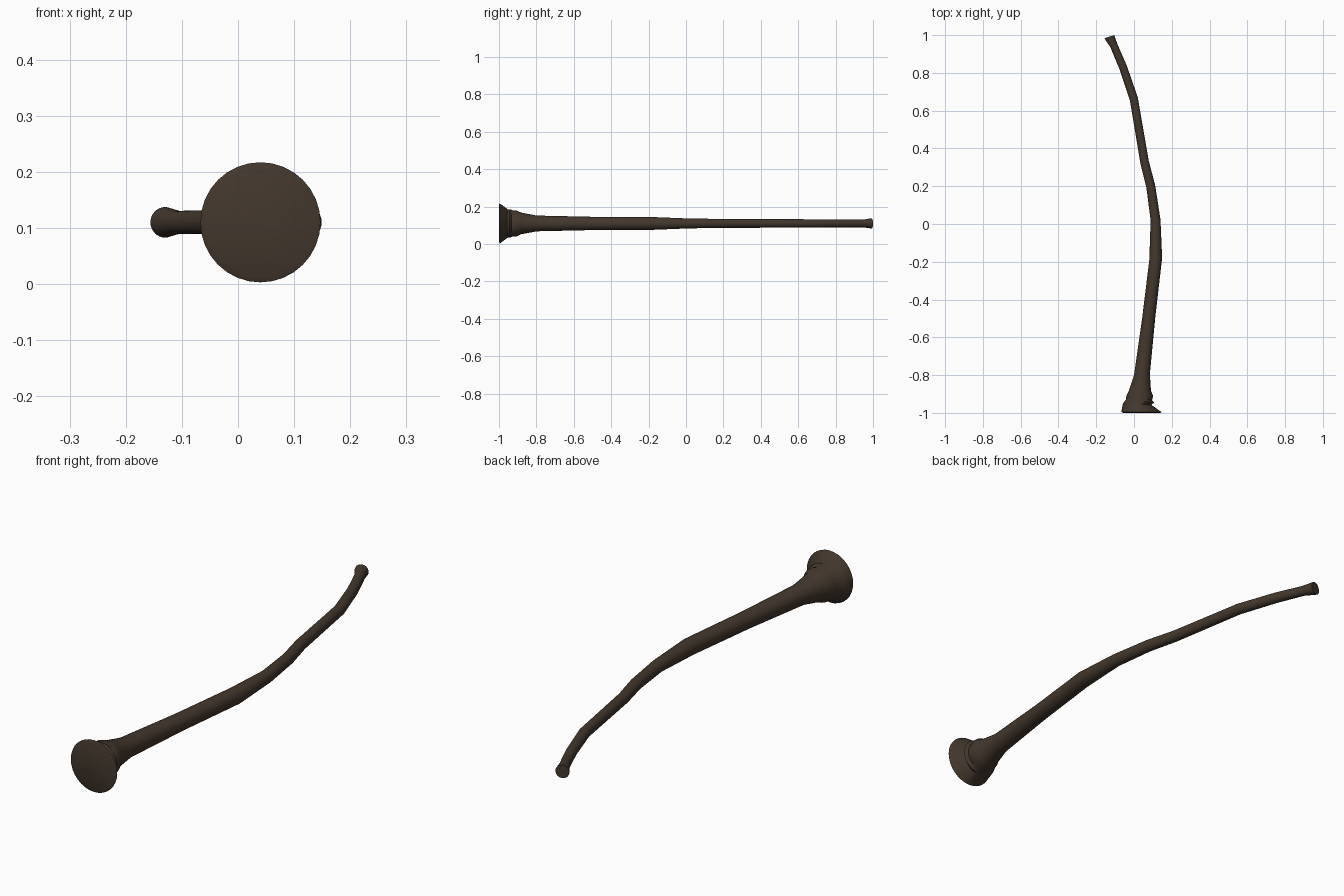
import bpy, bmesh, math
from mathutils import Vector

if "Cube" in bpy.data.objects:
    bpy.data.objects.remove(bpy.data.objects["Cube"])

SIDES = 32
AXIS_Z = 0.11

# Horn outline seen from above: left edge x, y and right edge x, y of each ring
RINGS = [
    (-0.057, -1.0, 0.137, -1.0),      # bell mouth, rounded rim
    (-0.067, -0.994, 0.147, -0.997),
    (-0.058, -0.948, 0.092, -0.957),  # stepped collars
    (-0.043, -0.932, 0.108, -0.945),
    (-0.041, -0.915, 0.095, -0.934),
    (-0.038, -0.905, 0.102, -0.91),
    (-0.026, -0.88, 0.09, -0.885),
    (0.0, -0.8, 0.084, -0.795),       # tapering tube
    (0.043, -0.5, 0.113, -0.49),
    (0.081, -0.19, 0.149, -0.18),
    (0.088, 0.02, 0.14, 0.025),
    (0.066, 0.19, 0.112, 0.205),
    (0.034, 0.32, 0.078, 0.335),
    (-0.022, 0.655, 0.02, 0.67),
    (-0.077, 0.82, -0.037, 0.835),
    (-0.126, 0.938, -0.088, 0.953),
    (-0.150, 0.972, -0.102, 0.992),   # flared mouthpiece
    (-0.156, 0.984, -0.104, 1.0),
]

bm = bmesh.new()
loops = []
for lx, ly, rx, ry in RINGS:
    left, right = Vector((lx, ly, AXIS_Z)), Vector((rx, ry, AXIS_Z))
    centre, side = (left + right) / 2, (right - left) / 2
    up = Vector((0, 0, side.length))
    angles = [2 * math.pi * i / SIDES for i in range(SIDES)]
    loops.append([bm.verts.new(centre + side * math.cos(a) + up * math.sin(a)) for a in angles])
for a, b in zip(loops, loops[1:]):
    for i in range(SIDES):
        j = (i + 1) % SIDES
        bm.faces.new((a[i], a[j], b[j], b[i]))
bm.faces.new(loops[0])
bm.faces.new(loops[-1])
bmesh.ops.recalc_face_normals(bm, faces=bm.faces)

mesh = bpy.data.meshes.new("curved_horn")
bm.to_mesh(mesh)
bm.free()
horn = bpy.data.objects.new("curved_horn", mesh)
bpy.context.collection.objects.link(horn)

# Dark brown wood
wood = bpy.data.materials.new("dark_wood")
wood.diffuse_color = (0.055, 0.038, 0.026, 1)
wood.use_nodes = True
wood.node_tree.nodes["Principled BSDF"].inputs["Base Color"].default_value = wood.diffuse_color
mesh.materials.append(wood)

bpy.context.view_layer.objects.active = horn
horn.select_set(True)
bpy.ops.object.shade_smooth_by_angle(angle=math.radians(50))
